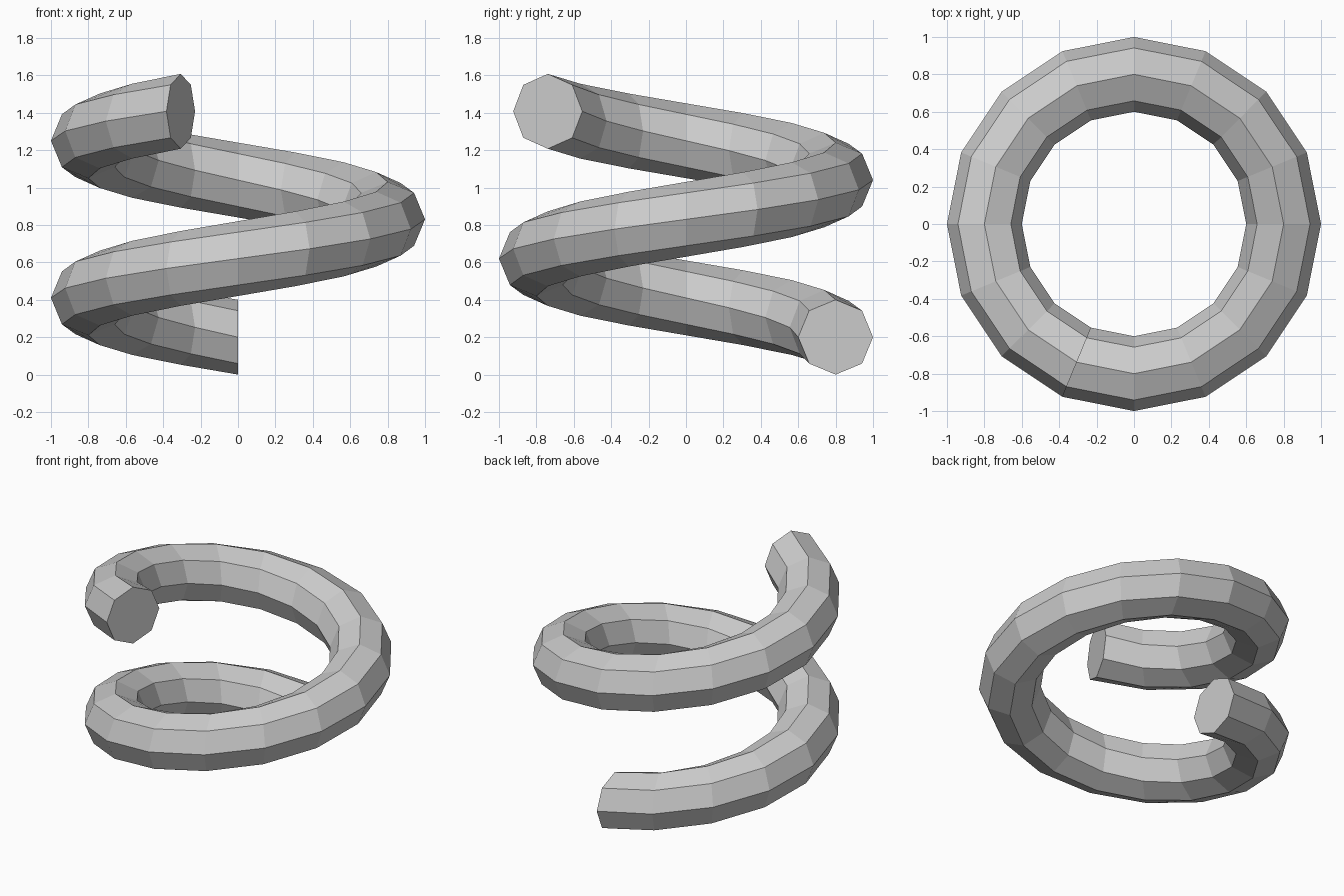
import bpy, bmesh
from math import cos, sin, pi

cube = bpy.data.objects.get("Cube")
if cube:
    bpy.data.objects.remove(cube, do_unlink=True)

RADIUS, TUBE, PITCH = 0.8, 0.2, 0.84
STEPS, SIDES = 16, 8          # segments per turn, sides of the tube

grey = bpy.data.materials.new("plain grey")
grey.use_nodes = True
colour = (0.6, 0.6, 0.6, 1)
grey.diffuse_color = colour
grey.node_tree.nodes["Principled BSDF"].inputs["Base Color"].default_value = colour


def ring(bm, step):
    """Upright octagonal section at one step of the helix, starting at the back."""
    turn = pi / 2 + 2 * pi * step / STEPS
    verts = []
    for i in range(SIDES):
        a = 2 * pi * i / SIDES
        r = RADIUS + TUBE * cos(a)
        z = TUBE + TUBE * sin(a) + PITCH * step / STEPS
        verts.append(bm.verts.new((r * cos(turn), r * sin(turn), z)))
    return verts


def coil(name, first, last):
    """Closed, flat-shaded stretch of the coil between two steps."""
    bm = bmesh.new()
    rings = [ring(bm, s) for s in range(first, last + 1)]
    for a, b in zip(rings, rings[1:]):
        for i in range(SIDES):
            j = (i + 1) % SIDES
            bm.faces.new((a[i], a[j], b[j], b[i]))
    bm.faces.new(rings[0])
    bm.faces.new(rings[-1])
    bmesh.ops.recalc_face_normals(bm, faces=bm.faces)
    mesh = bpy.data.meshes.new(name)
    bm.to_mesh(mesh)
    bm.free()
    mesh.materials.append(grey)
    obj = bpy.data.objects.new(name, mesh)
    bpy.context.collection.objects.link(obj)


# One full turn, then a shorter stretch continuing upward
coil("lower_coil", 0, STEPS)
coil("upper_coil", STEPS, STEPS + 7)
